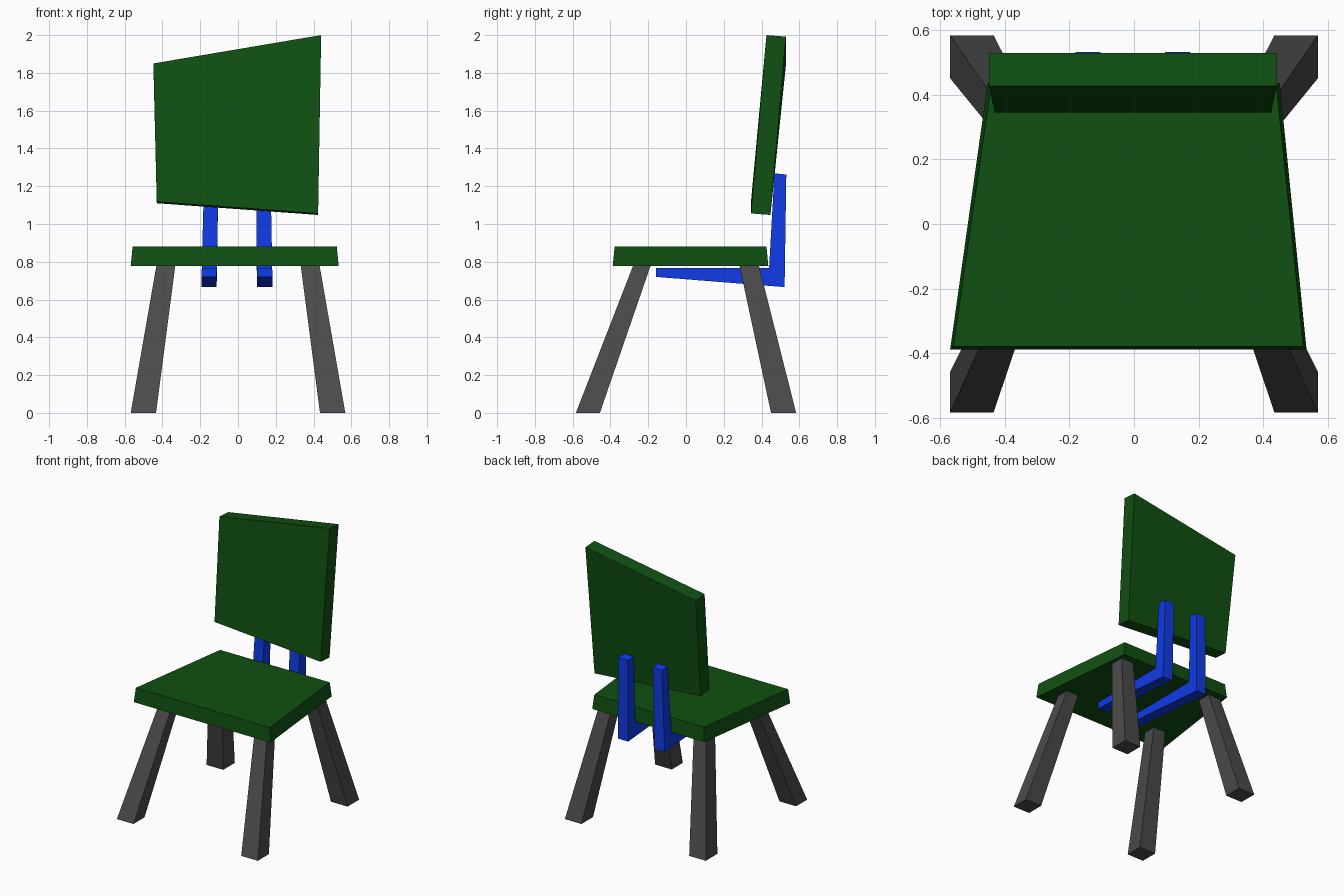
import bpy

if "Cube" in bpy.data.objects:
    bpy.data.objects.remove(bpy.data.objects["Cube"])


def material(name, rgb):
    m = bpy.data.materials.new(name)
    m.diffuse_color = (*rgb, 1)
    m.use_nodes = True
    m.node_tree.nodes["Principled BSDF"].inputs["Base Color"].default_value = m.diffuse_color
    return m


GREEN = material("green_paint", (0.005, 0.08, 0.006))
BLUE = material("blue_metal", (0.005, 0.045, 0.8))
DARK = material("dark_grey", (0.07, 0.07, 0.07))


def loft(name, a, b, mat):
    """Solid between two matching outlines a and b (same point count)."""
    n = len(a)
    faces = [tuple(range(n))[::-1], tuple(range(n, 2 * n))]
    faces += [(i, (i + 1) % n, (i + 1) % n + n, i + n) for i in range(n)]
    me = bpy.data.meshes.new(name)
    me.from_pydata(list(a) + list(b), [], faces)
    me.materials.append(mat)
    ob = bpy.data.objects.new(name, me)
    bpy.context.collection.objects.link(ob)
    return ob


def rect(x0, x1, y0, y1, z):
    return [(x0, y0, z), (x1, y0, z), (x1, y1, z), (x0, y1, z)]


# Seat: tapered slab, narrower at the back
def seat_outline(f, z):
    return [(-0.568 + f, -0.388 + f, z), (0.533 - f, -0.388 + f, z),
            (0.45 - f, 0.436 - f, z), (-0.452 + f, 0.436 - f, z)]


loft("seat", seat_outline(0, 0.777), seat_outline(0.01, 0.88), GREEN)

# Backrest: leaning slab with slanted top and bottom edges
def back_edge(xl, zl, xr, zr, y0, y1):
    return [(xl, y0, zl), (xr, y0, zr), (xr, y1, zr - 0.008), (xl, y1, zl - 0.008)]


loft("backrest", back_edge(-0.43, 1.118, 0.424, 1.056, 0.344, 0.447),
     back_edge(-0.448, 1.85, 0.44, 2.0, 0.426, 0.529), GREEN)

# Splayed legs, mirrored left and right
for name, foot, top in (("front_legs", (-0.583, -0.456), (-0.28, -0.187)),
                        ("back_legs", (0.45, 0.583), (0.283, 0.386))):
    leg = loft(name, rect(0.434, 0.568, *foot, 0),
               rect(0.332, 0.432, *top, 0.78), DARK)
    leg.modifiers.new("mirror", "MIRROR")

# L-shaped brackets from under the seat to the backrest
PROFILE = [(-0.16, 0.72), (0.522, 0.666), (0.531, 1.262),
           (0.468, 1.268), (0.44, 0.768), (-0.16, 0.768)]


def bracket(name, low, high):
    sides = []
    for x_low, x_high in zip(low, high):
        sides.append([(x_low + (x_high - x_low) * max(0, (z - 0.72) / 0.545), y, z)
                      for y, z in PROFILE])
    loft(name, sides[1], sides[0], BLUE)


bracket("left_bracket", (-0.193, -0.113), (-0.179, -0.103))
bracket("right_bracket", (0.1, 0.182), (0.095, 0.172))

# Make all normals point outward
import bmesh
for ob in bpy.context.collection.objects:
    bm = bmesh.new()
    bm.from_mesh(ob.data)
    bmesh.ops.recalc_face_normals(bm, faces=bm.faces)
    bm.to_mesh(ob.data)
    bm.free()
